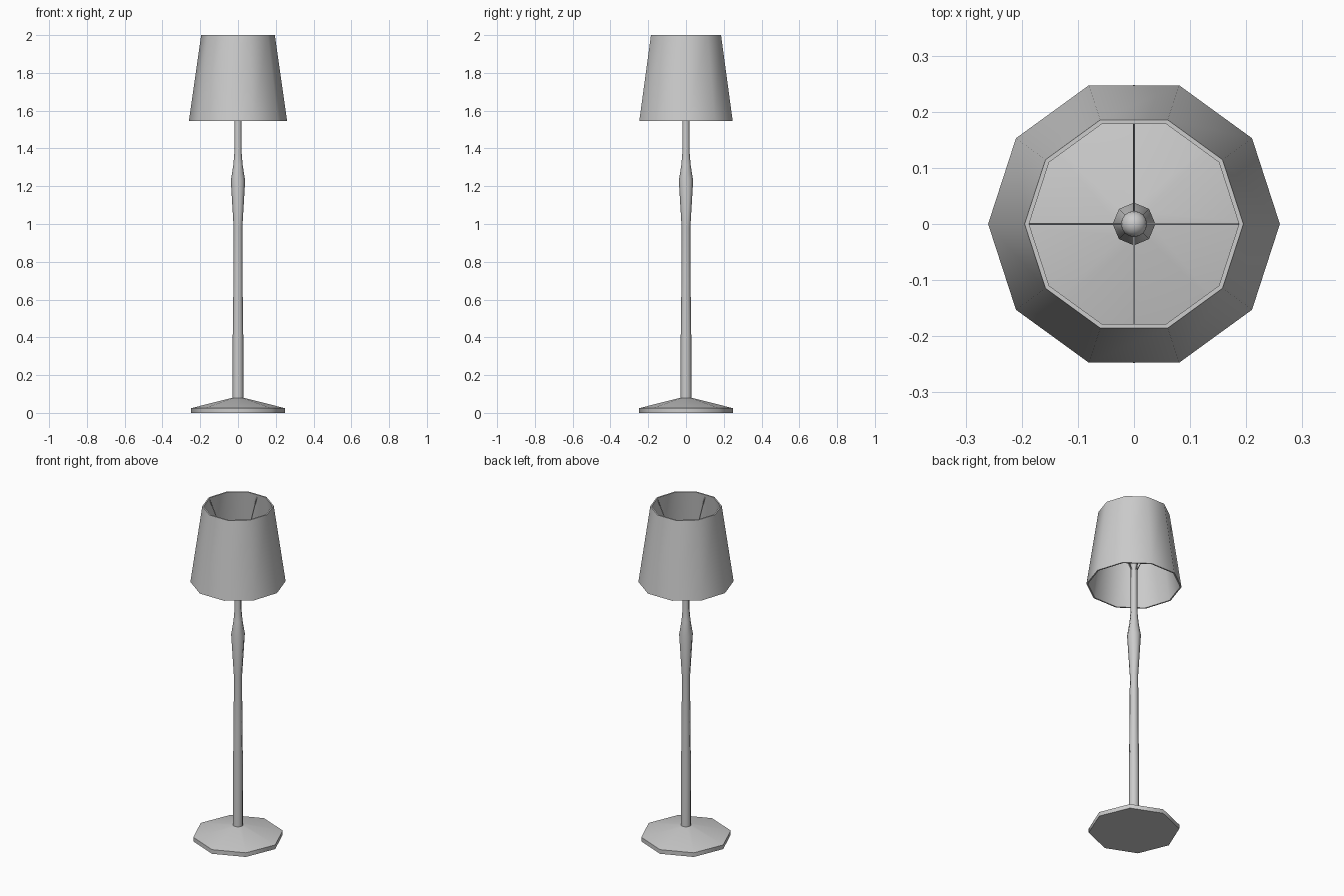
import bpy, bmesh
from math import cos, sin, pi, radians
from mathutils import Vector

if "Cube" in bpy.data.objects:
    bpy.data.objects.remove(bpy.data.objects["Cube"])


def finish(name, bm, angle):
    bmesh.ops.recalc_face_normals(bm, faces=bm.faces)
    mesh = bpy.data.meshes.new(name)
    bm.to_mesh(mesh)
    bm.free()
    obj = bpy.data.objects.new(name, mesh)
    bpy.context.collection.objects.link(obj)
    bpy.ops.object.select_all(action='DESELECT')
    obj.select_set(True)
    bpy.context.view_layer.objects.active = obj
    if angle:
        bpy.ops.object.shade_smooth_by_angle(angle=radians(angle))
    return obj


def lathe(name, profile, sides, closed=False, angle=50):
    """Turn (radius, z) points round z; cap the ends or close the loop."""
    bm = bmesh.new()
    rings = [[bm.verts.new((r * cos(2 * pi * i / sides), r * sin(2 * pi * i / sides), z))
              for i in range(sides)] for r, z in profile]
    pairs = list(zip(rings, rings[1:]))
    if closed:
        pairs.append((rings[-1], rings[0]))
    else:
        bm.faces.new(rings[0])
        bm.faces.new(rings[-1])
    for a, b in pairs:
        for i in range(sides):
            j = (i + 1) % sides
            bm.faces.new((a[i], a[j], b[j], b[i]))
    return finish(name, bm, angle)


# Octagonal foot with a shallow sloped top
lathe("base", [(0.248, 0), (0.248, 0.025), (0.03, 0.08)], 8, angle=46)

# Turned pole with a swelling below the shade
lathe("pole", [(0.029, 0.07), (0.028, 0.4), (0.024, 0.7), (0.023, 0.98), (0.038, 1.23),
               (0.025, 1.31), (0.019, 1.38), (0.018, 1.72)], 8)

# Ten-sided hollow shade
lathe("shade", [(0.26, 1.545), (0.195, 2.0), (0.187, 2.0), (0.252, 1.545)], 10, closed=True)

# Bulb on top of the pole
bm = bmesh.new()
bmesh.ops.create_uvsphere(bm, u_segments=16, v_segments=8, radius=0.023)
bmesh.ops.translate(bm, verts=bm.verts, vec=(0, 0, 1.735))
finish("bulb", bm, 50)

# Four thin wires carrying the shade
for k, name in enumerate(("right", "back", "left", "front")):
    a = k * pi / 2
    reach = 0.188 if k % 2 == 0 else 0.18
    start = Vector((0.012 * cos(a), 0.012 * sin(a), 1.63))
    end = Vector((reach * cos(a), reach * sin(a), 1.985))
    d = end - start
    bm = bmesh.new()
    bmesh.ops.create_cone(bm, cap_ends=True, segments=6, radius1=0.0025,
                          radius2=0.0025, depth=d.length)
    bm.transform(d.to_track_quat('Z', 'Y').to_matrix().to_4x4())
    bmesh.ops.translate(bm, verts=bm.verts, vec=(start + end) / 2)
    finish("shade_wire_" + name, bm, 65)
